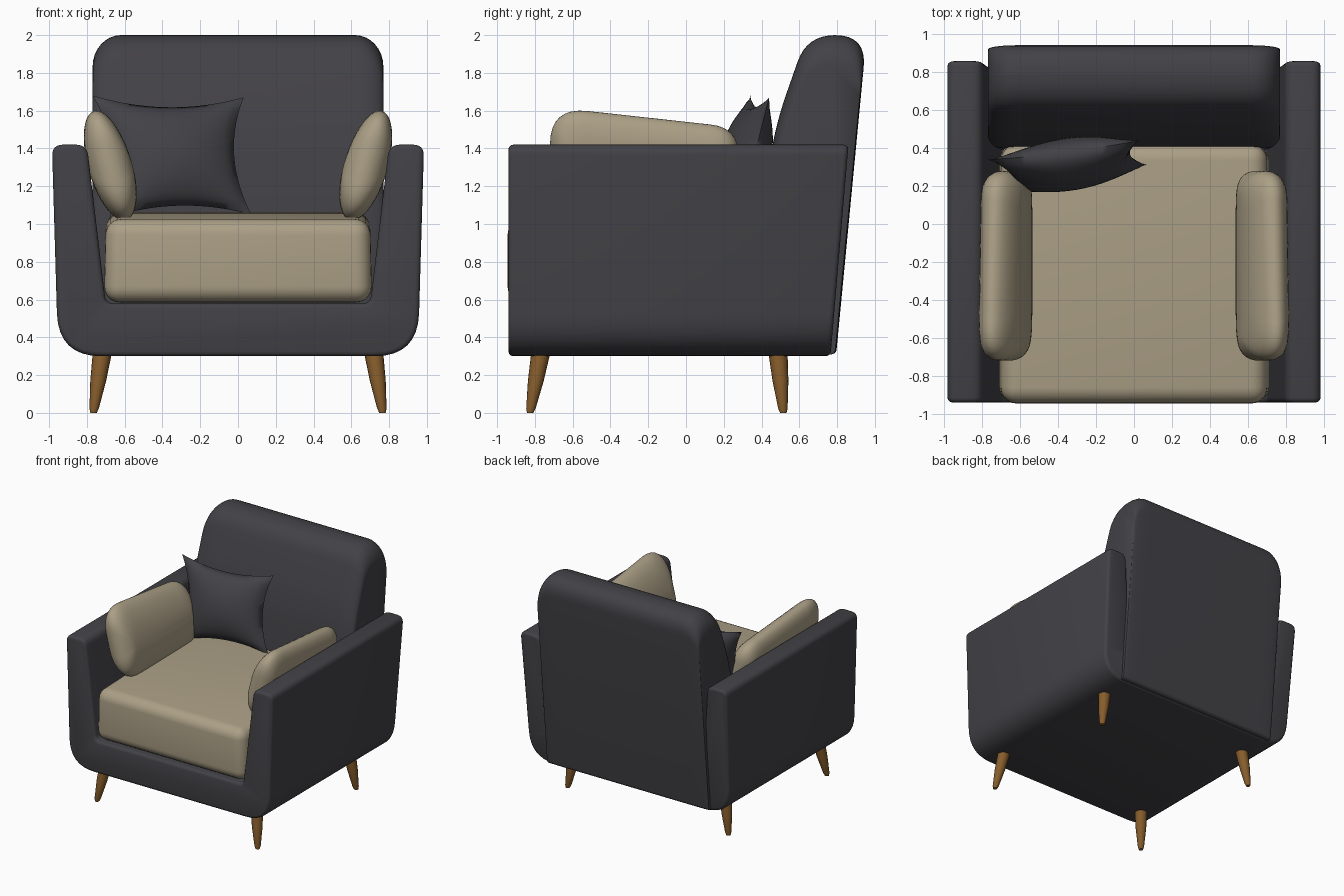
import bpy, bmesh, math
from mathutils import Vector

cube = bpy.data.objects.get("Cube")
if cube:
    bpy.data.objects.remove(cube, do_unlink=True)


def material(name, rgb):
    m = bpy.data.materials.new(name)
    m.use_nodes = True
    m.diffuse_color = (*rgb, 1)
    m.node_tree.nodes["Principled BSDF"].inputs["Base Color"].default_value = (*rgb, 1)
    return m


charcoal = material("charcoal fabric", (0.055, 0.053, 0.061))
beige = material("beige fabric", (0.41, 0.35, 0.24))
wood = material("brown wood", (0.24, 0.11, 0.025))


def finish(name, bm, mat, bevel=0, segments=4, angle=40):
    """Turn a bmesh into a smooth shaded object, with optional rounded edges."""
    bmesh.ops.recalc_face_normals(bm, faces=bm.faces)
    mesh = bpy.data.meshes.new(name)
    bm.to_mesh(mesh)
    bm.free()
    mesh.materials.append(mat)
    ob = bpy.data.objects.new(name, mesh)
    bpy.context.collection.objects.link(ob)
    bpy.ops.object.select_all(action='DESELECT')
    ob.select_set(True)
    bpy.context.view_layer.objects.active = ob
    if bevel:
        mod = ob.modifiers.new("soft edges", 'BEVEL')
        mod.width, mod.segments = bevel, segments
        mod.limit_method, mod.angle_limit = 'ANGLE', math.radians(40)
        bpy.ops.object.modifier_apply(modifier=mod.name)
    bpy.ops.object.shade_smooth_by_angle(angle=math.radians(angle))
    return ob


def rounded(corners, steps=8):
    """Closed outline from (a, b, radius) corners."""
    out = []
    n = len(corners)
    for i, (a, b, r) in enumerate(corners):
        p = Vector((a, b))
        start = p + (Vector(corners[i - 1][:2]) - p).normalized() * r
        end = p + (Vector(corners[(i + 1) % n][:2]) - p).normalized() * r
        for k in range(steps + 1):
            t = k / steps
            out.append(start * (1 - t) ** 2 + p * 2 * t * (1 - t) + end * t * t)
    return out


def loft(rings):
    """Skin a list of equal rings of points and cap both ends."""
    bm = bmesh.new()
    rows = [[bm.verts.new(p) for p in ring] for ring in rings]
    n = len(rows[0])
    for a, b in zip(rows, rows[1:]):
        for i in range(n):
            j = (i + 1) % n
            bm.faces.new((a[i], a[j], b[j], b[i]))
    bm.faces.new(rows[0])
    bm.faces.new(rows[-1])
    return bm


# Frame: U-shaped arms and base, with a raked rear
half = [(0.952, 0.30, 0.23), (0.985, 1.42, 0.06), (0.80, 1.42, 0.06), (0.70, 0.58, 0.04)]
outline = rounded(half + [(-x, z, r) for x, z, r in reversed(half)])
front = [(p.x, -0.94, p.y) for p in outline]
rear = [(p.x, 0.765 + 0.085 * (p.y - 0.3), p.y) for p in outline]
finish("arms_and_base", loft([front, rear]), charcoal, bevel=0.025, segments=3)

# Backrest: raked profile carried across, shrinking into rounded ends
profile = rounded([(0.795, 0.31, 0.03), (0.957, 2.0, 0.17), (0.64, 2.0, 0.15),
                   (0.465, 1.5, 0.2), (0.40, 1.0, 0.2), (0.38, 0.31, 0.03)])
turns = [math.pi / 2 * k / 8 for k in range(9)]
ends = [(0.77 - 0.15 * (1 - math.cos(t)), 1 - 0.1 * (1 - math.sqrt(1 - math.sin(math.pi / 2 - t) ** 2)))
        for t in turns]
stations = [(-x, s) for x, s in ends] + [(x, s) for x, s in reversed(ends)]
rings = [[(x, 0.72 + (p.x - 0.72) * s, 0.31 + (p.y - 0.31) * s) for p in profile]
         for x, s in stations]
finish("backrest", loft(rings), charcoal, angle=50)

# Seat cushion: soft wedge, a little higher at the back
bm = bmesh.new()
bmesh.ops.create_cube(bm, size=1)
for v in bm.verts:
    back, top = v.co.y > 0, v.co.z > 0
    v.co.x *= 1.40 if top else 1.42
    v.co.y = 0.42 if back else -0.945
    v.co.z = 0.585 if not top else (1.065 if back else 1.025)
finish("seat_cushion", bm, beige, bevel=0.085, segments=6)

# Side cushions: puffed, leaning outwards against the arms
shape = rounded([(-0.72, 1.02, 0.2), (-0.72, 1.62, 0.2), (0.28, 1.51, 0.15), (0.28, 1.02, 0.15)])
for side, word in ((1, "left"), (-1, "right")):
    rings = []
    for k in range(-11, 12):
        a = math.radians(k * 7.5)
        c = math.cos(a)
        ring = []
        for p in shape:
            y = -0.22 + (p.x + 0.22) * (1 - 0.28 * (1 - c))
            z = 1.3 + (p.y - 1.3) * c
            ring.append((side * (0.675 + 0.12 * math.sin(a) + 0.25 * (z - 1.3)), y, z))
        rings.append(ring)
    finish(word + "_side_cushion", loft(rings), beige, angle=60)

# Throw pillow: two puffed sheets with pinched sides and pointed corners
bl, br = Vector((-0.68, 0.17, 1.03)), Vector((0.07, 0.31, 1.05))
tl, tr = Vector((-0.77, 0.34, 1.68)), Vector((0.03, 0.44, 1.67))
normal = (br - bl).cross(tl - bl).normalized()
bm = bmesh.new()
N = 20
for face in (1, -1):
    grid = []
    for i in range(N + 1):
        row = []
        for j in range(N + 1):
            u, v = 2 * i / N - 1, 2 * j / N - 1
            puff = 0.13 * ((1 - u * u) * (1 - v * v)) ** 0.6
            s = (u * (1 - 0.18 * (1 - v * v)) + 1) / 2
            t = (v * (1 - 0.18 * (1 - u * u)) + 1) / 2
            p = bl.lerp(br, s).lerp(tl.lerp(tr, s), t) + normal * puff * face
            row.append(bm.verts.new(p))
        grid.append(row)
    for i in range(N):
        for j in range(N):
            bm.faces.new((grid[i][j], grid[i + 1][j], grid[i + 1][j + 1], grid[i][j + 1]))
bmesh.ops.remove_doubles(bm, verts=bm.verts, dist=0.0005)
finish("throw_pillow", bm, charcoal, angle=70)

# Legs: tapered and splayed
for side, word in ((1, "left"), (-1, "right")):
    for place, y_top, y_foot in (("front", -0.765, -0.825), ("rear", 0.485, 0.515)):
        rings = []
        for t, r in ((0, 0.052), (0.5, 0.042), (0.93, 0.025), (1, 0.017)):
            centre = Vector((side * (0.715 + 0.05 * t), y_top + (y_foot - y_top) * t, 0.34 * (1 - t)))
            rings.append([centre + Vector((math.cos(a), math.sin(a), 0)) * r
                          for a in (math.tau * k / 16 for k in range(16))])
        finish(f"{place}_{word}_leg", loft(rings), wood)
